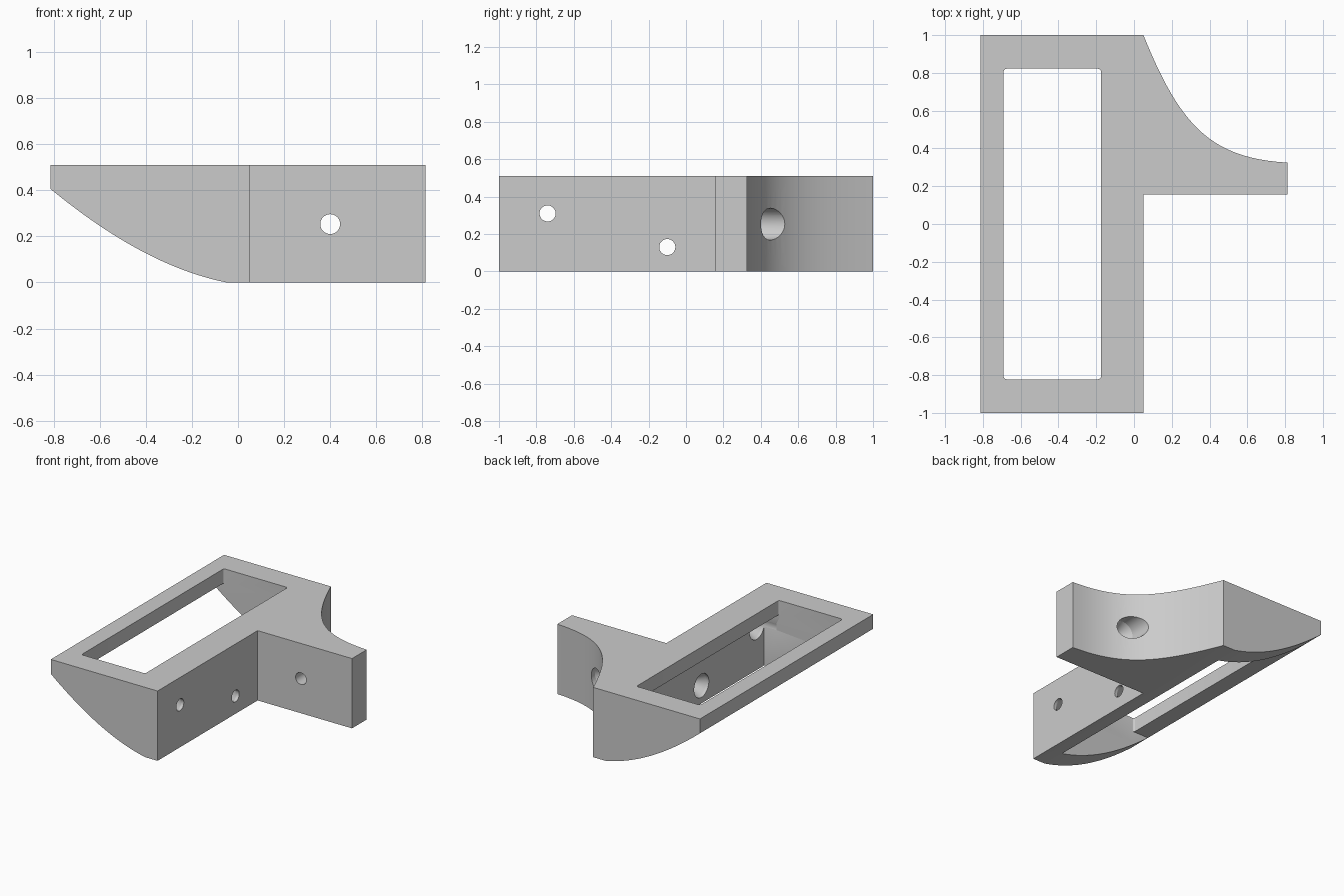
import bpy
import bmesh
from math import pi, radians
from mathutils import Matrix, Vector
from mathutils.geometry import interpolate_bezier

cube = bpy.data.objects.get("Cube")
if cube:
    bpy.data.objects.remove(cube, do_unlink=True)

HEIGHT = 0.51
PLATE_BOTTOM = 0.405
WALL_INNER = -0.055
HALF_X = 0.813
HOLE, RECESS = 0.043, 0.085

grey = bpy.data.materials.new("plain_grey")
grey.use_nodes = True
grey.diffuse_color = (0.6, 0.6, 0.6, 1)
grey.node_tree.nodes["Principled BSDF"].inputs["Base Color"].default_value = (0.6, 0.6, 0.6, 1)


def add_object(name, bm):
    bmesh.ops.recalc_face_normals(bm, faces=bm.faces)
    mesh = bpy.data.meshes.new(name)
    bm.to_mesh(mesh)
    bm.free()
    mesh.materials.append(grey)
    obj = bpy.data.objects.new(name, mesh)
    bpy.context.collection.objects.link(obj)
    return obj


def prism(name, points, offset, round_corners=0):
    """Extrude a closed outline, optionally rounding the edges along the extrusion."""
    bm = bmesh.new()
    face = bm.faces.new([bm.verts.new(p) for p in points])
    moved = bmesh.ops.extrude_face_region(bm, geom=[face], use_keep_orig=True)["geom"]
    bmesh.ops.translate(bm, vec=offset, verts=[v for v in moved if isinstance(v, bmesh.types.BMVert)])
    if round_corners:
        axis = Vector(offset).normalized()
        sides = [e for e in bm.edges
                 if abs((e.verts[0].co - e.verts[1].co).normalized().dot(axis)) > 0.99]
        bmesh.ops.bevel(bm, geom=sides, offset=round_corners, segments=4, profile=0.5, affect='EDGES')
    return add_object(name, bm)


def rectangle(x0, x1, y0, y1, z):
    return [(x0, y0, z), (x1, y0, z), (x1, y1, z), (x0, y1, z)]


def screw_cutter(name, matrix, stations):
    """Turn (distance, radius) stations around the local z axis."""
    bm = bmesh.new()
    verts = [bm.verts.new((r, 0, d)) for d, r in [(stations[0][0], 0)] + stations + [(stations[-1][0], 0)]]
    edges = [bm.edges.new(pair) for pair in zip(verts, verts[1:])]
    bmesh.ops.spin(bm, geom=verts + edges, cent=(0, 0, 0), axis=(0, 0, 1), angle=2 * pi, steps=48)
    bmesh.ops.remove_doubles(bm, verts=bm.verts, dist=0.0001)
    bm.transform(matrix)
    return add_object(name, bm)


def curve(*controls):
    return [tuple(p) for p in interpolate_bezier(*[Vector(c) for c in controls], 24)]


# Plan outline: frame plus side arm with a concave back
outline = [(-HALF_X, 1, 0), (-HALF_X, -1, 0), (0.05, -1, 0), (0.05, 0.155, 0), (HALF_X, 0.155, 0)]
outline += curve((HALF_X, 0.325, 0), (0.40, 0.348, 0), (0.24, 0.53, 0), (0.05, 1, 0))
bracket = prism("bracket", outline, (0, 0, HEIGHT))

# Curved underside
belly = [(-0.9, -1.2, 0.479)]
belly += curve((-HALF_X, -1.2, 0.405), (-0.55, -1.2, 0.19), (-0.3, -1.2, 0.05), (-0.05, -1.2, 0))
belly += [(0, -1.2, -0.01), (0, -1.2, -0.2), (-0.9, -1.2, -0.2)]
cutters = [prism("underside_cutter", belly, (0, 2.4, 0))]

# Wide cavity under the top plate, open to the low side
cavity = rectangle(-1, WALL_INNER, -0.822, 0.822, -0.2)
cutters.append(prism("cavity_cutter", cavity, (0, 0, PLATE_BOTTOM + 0.2)))

# Window through the top plate with small rounded corners
window = rectangle(-0.69, -0.175, -0.822, 0.822, 0.3)
cutters.append(prism("window_cutter", window, (0, 0, 0.5), 0.015))

# Countersunk screw holes through the long wall, wide on the cavity side
for y, z in ((-0.74, 0.31), (-0.10, 0.13)):
    place = Matrix.Translation((WALL_INNER, y, z)) @ Matrix.Rotation(pi / 2, 4, 'Y')
    cutters.append(screw_cutter("wall_hole_cutter", place, [
        (-0.1, RECESS), (0.02, RECESS), (0.085, HOLE), (0.2, HOLE)]))

# Countersunk screw hole through the arm, wide on the concave side
place = Matrix.Translation((0.4, 0.36, 0.253)) @ Matrix.Rotation(pi / 2, 4, 'X')
cutters.append(screw_cutter("arm_hole_cutter", place, [
    (-0.4, RECESS), (0, RECESS), (0.085, HOLE), (0.4, HOLE)]))

# Cut everything out, then drop the cutters
bpy.ops.object.select_all(action='DESELECT')
bpy.context.view_layer.objects.active = bracket
bracket.select_set(True)
for cutter in cutters:
    cutter.hide_render = True
    mod = bracket.modifiers.new("cut", 'BOOLEAN')
    mod.operation = 'DIFFERENCE'
    mod.solver = 'EXACT'
    mod.object = cutter
    bpy.ops.object.modifier_apply(modifier=mod.name)
    bpy.data.objects.remove(cutter, do_unlink=True)

bpy.ops.object.shade_smooth_by_angle(angle=radians(20))
